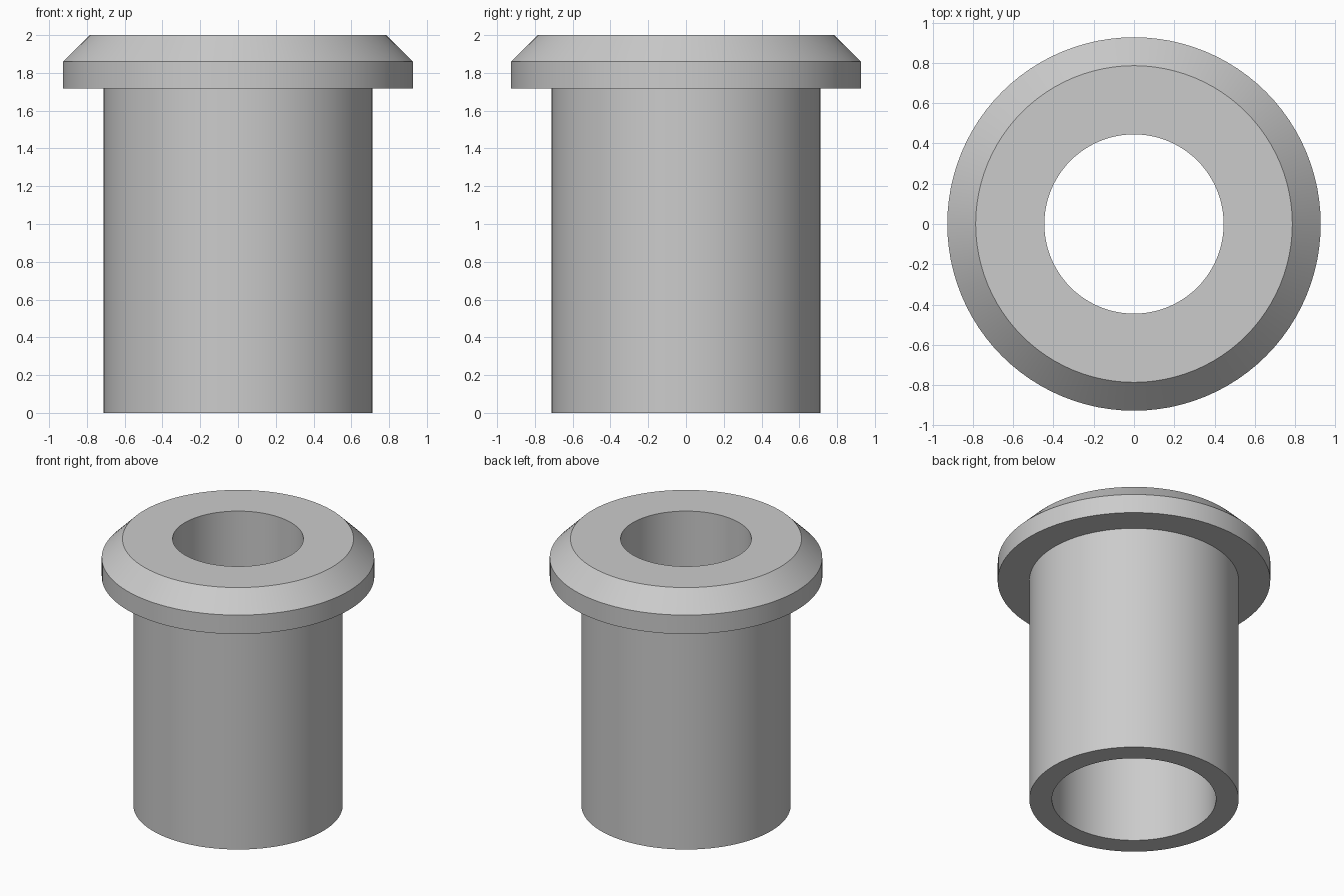
import bpy
import bmesh
import math
from mathutils import Vector

cube = bpy.data.objects.get("Cube")
if cube:
    bpy.data.objects.remove(cube, do_unlink=True)

# Plain metal colour
metal = bpy.data.materials.new("grey_metal")
metal.use_nodes = True
grey = (0.6, 0.6, 0.6, 1.0)
metal.diffuse_color = grey
metal.node_tree.nodes["Principled BSDF"].inputs["Base Color"].default_value = grey


def lathe(name, profile, material, steps=96):
    """Revolve a closed (radius, height) profile around z."""
    bm = bmesh.new()
    verts = [bm.verts.new((r, 0, z)) for r, z in profile]
    edges = [bm.edges.new((verts[i - 1], verts[i])) for i in range(len(verts))]
    bmesh.ops.spin(bm, geom=verts + edges, cent=Vector(), axis=Vector((0, 0, 1)),
                   angle=math.tau, steps=steps, use_merge=True)
    bmesh.ops.remove_doubles(bm, verts=bm.verts, dist=0.0001)
    bmesh.ops.recalc_face_normals(bm, faces=bm.faces)
    mesh = bpy.data.meshes.new(name)
    bm.to_mesh(mesh)
    bm.free()
    mesh.materials.append(material)
    obj = bpy.data.objects.new(name, mesh)
    bpy.context.collection.objects.link(obj)
    bpy.ops.object.select_all(action="DESELECT")
    obj.select_set(True)
    bpy.context.view_layer.objects.active = obj
    bpy.ops.object.shade_smooth_by_angle(angle=math.radians(30))
    return obj


# Flanged sleeve: shank, chamfered flange, narrow top hole, wider lower bore
SHANK, FLANGE, RIM, HOLE, BORE = 0.712, 0.927, 0.786, 0.445, 0.558
lathe("flanged_sleeve", [
    (BORE, 0), (SHANK, 0), (SHANK, 1.717), (FLANGE, 1.717), (FLANGE, 1.859),
    (RIM, 2), (HOLE, 2), (HOLE, 1.14), (BORE, 1.14),
], metal)
